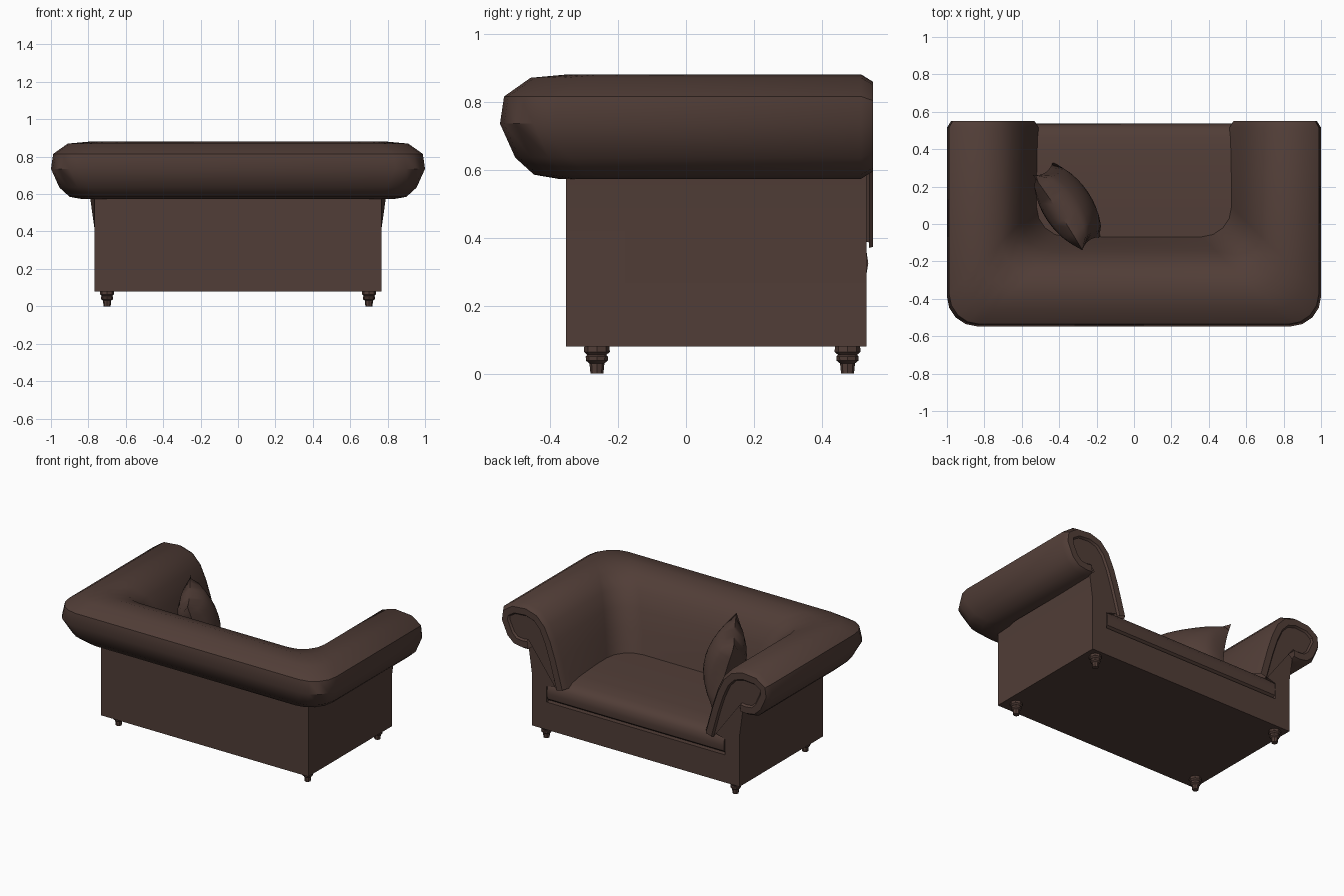
import bpy, bmesh, math
from mathutils import Vector

if "Cube" in bpy.data.objects:
    bpy.data.objects.remove(bpy.data.objects["Cube"])

leather = bpy.data.materials.new("dark brown leather")
leather.diffuse_color = (0.082, 0.047, 0.038, 1)
leather.use_nodes = True
leather.node_tree.nodes["Principled BSDF"].inputs["Base Color"].default_value = leather.diffuse_color


def make(name, verts, faces, angle=40):
    me = bpy.data.meshes.new(name)
    me.from_pydata([tuple(v) for v in verts], [], faces)
    bm = bmesh.new()
    bm.from_mesh(me)
    bmesh.ops.remove_doubles(bm, verts=bm.verts, dist=1e-5)
    bmesh.ops.recalc_face_normals(bm, faces=bm.faces)
    bm.to_mesh(me)
    bm.free()
    me.materials.append(leather)
    ob = bpy.data.objects.new(name, me)
    bpy.context.collection.objects.link(ob)
    bpy.ops.object.select_all(action='DESELECT')
    ob.select_set(True)
    bpy.context.view_layer.objects.active = ob
    bpy.ops.object.shade_smooth_by_angle(angle=math.radians(angle))
    return ob


def prism(name, outline, a, b, place):
    """Extrude a 2D outline between a and b; place(u, v, w) gives xyz."""
    n = len(outline)
    verts = [place(u, v, w) for w in (a, b) for u, v in outline]
    faces = [tuple(range(n)), tuple(range(n, 2 * n))]
    faces += [(i, (i + 1) % n, n + (i + 1) % n, n + i) for i in range(n)]
    return make(name, verts, faces, 35)


def box(name, x0, x1, y0, y1, z0, z1):
    return prism(name, [(x0, y0), (x1, y0), (x1, y1), (x0, y1)], z0, z1,
                 lambda u, v, w: (u, v, w))


# Rolled arms and back: one scroll profile (depth from outside, height) swept round a U
profile = [(.215, .577), (.17, .573), (.10, .585), (.045, .635), (0, .735), (.012, .815),
           (.09, .87), (.2, .88), (.29, .852), (.355, .785), (.40, .69), (.437, .58),
           (.465, .48), (.49, .39)]


def inset(t):
    out = []
    for i, (d, z) in enumerate(profile):
        a, b = profile[max(i - 1, 0)], profile[min(i + 1, len(profile) - 1)]
        g = Vector((b[0] - a[0], b[1] - a[1])).normalized()
        out.append((d + g.y * t, z - g.x * t))
    return out


half, R = [], .16
for y, t in ((.538, .075), (.55, .065), (.55, .022), (.515, 0)):
    half.append([(1 - d, y, z) for d, z in inset(t)])
for k in range(5):
    a = math.radians(90 * k / 4)
    half.append([(1 - d - R + R * math.cos(a), -.547 + d + R - R * math.sin(a), z)
                 for d, z in profile])
rings = half + [[(-x, y, z) for x, y, z in r] for r in reversed(half)]
n = len(profile)
faces = [(r * n + i, r * n + i + 1, (r + 1) * n + i + 1, (r + 1) * n + i)
         for r in range(len(rings) - 1) for i in range(n - 1)]
faces += [tuple(range(n)), tuple(range((len(rings) - 1) * n, len(rings) * n))]
make("rolled_arms_and_back", [v for r in rings for v in r], faces, 40)

# Upholstered body
box("base", -.768, .768, -.353, .531, .08, .265)
box("back_body", -.768, .768, -.353, -.18, .08, .6)
for s, side in ((-1, "left"), (1, "right")):
    # Arm body, flaring gradually toward the open end under the scroll
    prism(side + "_arm_body",
          [(.66, .08), (.768, .08), (.768, .42), (.792, .59), (.70, .66), (.62, .6), (.59, .39), (.66, .37)],
          -.353, .531,
          lambda u, v, w, s=s: (s * (u - max(0, u - .768) * (.531 - w) / .884), w, v))

# Seat cushion with rounded front
prism("seat_cushion",
      [(-.14, .26), (.51, .272), (.53, .288), (.536, .325), (.53, .365), (.51, .39),
       (.47, .407), (.38, .42), (.2, .43), (-.14, .432)],
      -.655, .655, lambda u, v, w: (w, u, v))

# Turned legs
turning = [(.019, 0), (.022, .03), (.032, .038), (.033, .05), (.028, .055), (.038, .064), (.037, .082)]
S = 8
for x in (-.7, .7):
    for y in (-.262, .475):
        vs = [(x + r * math.cos(2 * math.pi * k / S), y + r * math.sin(2 * math.pi * k / S), z)
              for r, z in turning for k in range(S)]
        fs = [(j * S + k, j * S + (k + 1) % S, (j + 1) * S + (k + 1) % S, (j + 1) * S + k)
              for j in range(len(turning) - 1) for k in range(S)]
        fs += [tuple(range(S)), tuple(range(len(vs) - S, len(vs)))]
        make("turned_leg", vs, fs, 30)

# Throw pillow leaning on the arm corner
c = Vector((-.355, .095, .635))
u = Vector((.55, -.835, 0))
v = Vector((-.23, -.15, .96))
w = u.cross(v).normalized()
N = 10
vs, fs = [], []
for side in (1, -1):
    o = len(vs)
    for i in range(N + 1):
        for j in range(N + 1):
            s, t = 2 * i / N - 1, 2 * j / N - 1
            h = .125 * max(0, (1 - s * s) * (1 - t * t)) ** .5
            vs.append(c + u * .24 * s * (1 - .1 * (1 - t * t))
                      + v * .23 * t * (1 - .1 * (1 - s * s)) + w * h * side)
    for i in range(N):
        for j in range(N):
            a = o + i * (N + 1) + j
            fs.append((a, a + 1, a + N + 2, a + N + 1))
make("throw_pillow", vs, fs, 60)
